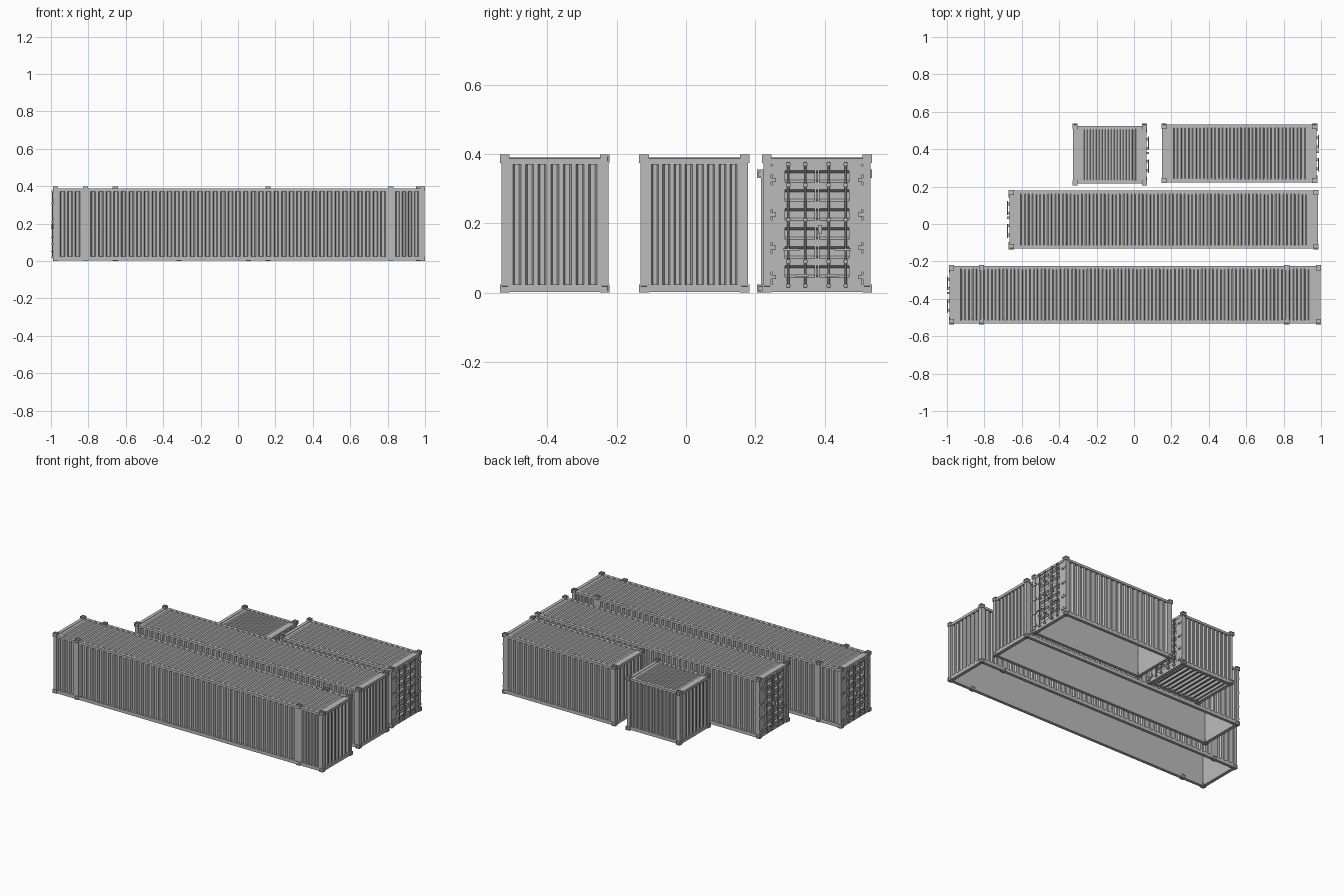
import bpy, bmesh
from mathutils import Vector, Matrix

if "Cube" in bpy.data.objects:
    bpy.data.objects.remove(bpy.data.objects["Cube"])

grey = bpy.data.materials.new("container_grey")
grey.use_nodes = True
colour = (0.5, 0.5, 0.5, 1)
grey.diffuse_color = colour
grey.node_tree.nodes["Principled BSDF"].inputs["Base Color"].default_value = colour

X, Y, Z = Vector((1, 0, 0)), Vector((0, 1, 0)), Vector((0, 0, 1))


def finish(bm, name):
    mesh = bpy.data.meshes.new(name)
    bm.to_mesh(mesh)
    bm.free()
    mesh.materials.append(grey)
    ob = bpy.data.objects.new(name, mesh)
    bpy.context.collection.objects.link(ob)
    return ob


def box(bm, xs, ys, zs):
    """Box between pairs of bounds, in any order; returns its faces."""
    pairs = [sorted(p) for p in (xs, ys, zs)]
    centre = Vector([sum(p) / 2 for p in pairs])
    size = [p[1] - p[0] for p in pairs]
    m = Matrix.Translation(centre) @ Matrix.Diagonal((*size, 1))
    verts = bmesh.ops.create_cube(bm, size=1, matrix=m)["verts"]
    return list({f for v in verts for f in v.link_faces})


def corrugated(bm, origin, u, v, n, length, height, pitch, depth=0.012):
    """Trapezoid sheet: ribs repeat along u, run along v and face n."""
    ribs = max(1, round(length / pitch))
    step = length / (ribs + 0.36)
    prof = [(i + t, d) for i in range(ribs) for t, d in ((0, 0), (.36, 0), (.5, 1), (.86, 1))]
    prof += [(ribs, 0), (ribs + 0.36, 0)]
    rows = []
    for t, d in prof:
        p = Vector(origin) + u * (t * step) - n * (d * depth)
        rows.append((bm.verts.new(p), bm.verts.new(p + v * height)))
    for a, b in zip(rows, rows[1:]):
        f = bm.faces.new((a[0], b[0], b[1], a[1]))
        f.normal_update()
        if f.normal.dot(n) < 0:
            f.normal_flip()


def castings(name, xs, y0, y1, h):
    bm = bmesh.new()
    faces = []
    for x in xs:
        for ya, yb in ((y0, y0 + .028), (y1 - .028, y1)):
            for za, zb in ((0, .024), (h - .024, h)):
                faces += box(bm, (x, x + .028), (ya, yb), (za, zb))
    # lifting holes
    bmesh.ops.inset_individual(bm, faces=faces, thickness=.0075)
    bmesh.ops.inset_individual(bm, faces=faces, thickness=.0005, depth=-.005)
    finish(bm, name)


def doors(name, xe, s, y0, y1, h):
    """Double doors on the end at xe, facing s along x."""
    def at(d):
        return xe - s * d
    mid = (y0 + y1) / 2
    k = h / .398
    # leaves with horizontal ribs
    bm = bmesh.new()
    za, zb = .024, h - .026
    ra, rb = y0 + .062, y1 - .062
    for ya, yb in ((y0 + .026, ra), (rb, y1 - .026)):
        box(bm, (at(.008), at(.022)), (ya, yb), (za, zb))
    corrugated(bm, (at(.009), ra, za), Z, Y, X * s, zb - za, rb - ra, .058 * k, .011)
    for z in (za, zb - .012):
        box(bm, (at(.008), at(.022)), (ra, rb), (z, z + .012))
    for side in (-1, 1):
        box(bm, (at(.007), at(.021)), (mid + side * .001, mid + side * .007), (za, zb))
    finish(bm, name + "_door_leaves")
    # lock rods, their guides and handles
    bm = bmesh.new()
    for dy in (-.083, -.034, .034, .083):
        m = Matrix.Translation((at(-.002), mid + dy, h * .49))
        bmesh.ops.create_cone(bm, cap_ends=True, segments=8, radius1=.0035,
                              radius2=.0035, depth=h * .91, matrix=m)
        for z in (.02, .09, .21, .31, .37):
            box(bm, (at(-.007), at(.009)), (mid + dy - .007, mid + dy + .007),
                (z * k - .004, z * k + .004))
    for side in (-1, 1):
        for inner, outer, z in ((.05, .098, .125), (.025, .062, .05)):
            box(bm, (at(-.009), at(-.005)), (mid + side * inner, mid + side * outer),
                (z * k - .003, z * k + .003))
    box(bm, (at(-.01), at(.008)), (mid + .003, mid + .015), (.17 * k, .195 * k))
    finish(bm, name + "_lock_rods")
    # hinges and gasket strips at both jambs
    bm = bmesh.new()
    for edge, side in ((y0, 1), (y1, -1)):
        for z in (.045, .13, .225, .325):
            box(bm, (at(0), at(.012)), (edge + side * .003, edge + side * .036),
                (z * k - .006, z * k + .006))
        for z0, z1 in ((.06, .115), (.145, .21), (.24, .31), (.34, .365)):
            box(bm, (at(.004), at(.012)), (edge + side * .022, edge + side * .026),
                (z0 * k, z1 * k))
    finish(bm, name + "_hinges")


def container(name, x0, x1, y0, y1, h, door, lip=.004, pitch=.041, extra=(), floor=False):
    castings(name + "_corner_castings", [x0, x1 - .028, *extra], y0, y1, h)
    top = h - .011
    bx0, bx1, by0, by1 = x0 + .004, x1 - .004, y0 + lip, y1 - lip

    # posts, rails, sills and headers
    bm = bmesh.new()
    for x in (bx0, bx1 - .022):
        for y in (by0, by1 - .022):
            box(bm, (x, x + .022), (y, y + .022), (.003, h - .004))
        box(bm, (x, x + .022), (by0, by1), (.002, .024))
        box(bm, (x, x + .022), (by0, by1), (h - .028, top))
    for y in (by0, by1 - .02):
        box(bm, (bx0, bx1), (y, y + .02), (.002, .024))
        box(bm, (bx0, bx1), (y, y + .02), (h - .026, top))
        for x in extra:
            box(bm, (x, x + .028), (y, y + .02), (.003, h - .004))
    finish(bm, name + "_frame")

    # corrugated side walls, split at intermediate posts
    bm = bmesh.new()
    stops = [bx0 + .02]
    for x in sorted(extra):
        stops += [x, x + .028]
    stops.append(bx1 - .02)
    for a, b in zip(stops[::2], stops[1::2]):
        corrugated(bm, (a, by0 + .003, .02), X, Z, -Y, b - a, h - .042, pitch)
        corrugated(bm, (a, by1 - .003, .02), X, Z, Y, b - a, h - .042, pitch)
    finish(bm, name + "_side_walls")

    # corrugated end wall opposite the doors
    bm = bmesh.new()
    xe = bx0 + .004 if door > 0 else bx1 - .004
    corrugated(bm, (xe, by0 + .02, .02), Y, Z, X * -door, by1 - by0 - .04, h - .042, .036)
    finish(bm, name + "_end_wall")

    # roof sheet with flat end plates
    bm = bmesh.new()
    corrugated(bm, (bx0 + .045, by0 + .015, h - .008), X, Y, Z,
               bx1 - bx0 - .09, by1 - by0 - .03, pitch, .009)
    for x in (bx0 + .018, bx1 - .046):
        box(bm, (x, x + .028), (by0 + .015, by1 - .015), (h - .022, h - .014))
    finish(bm, name + "_roof")

    # smooth inner lining, open below
    bm = bmesh.new()
    ia, ib, ja, jb = bx0 + .022, bx1 - .022, by0 + .02, by1 - .02
    box(bm, (ia, ib), (ja, jb), (h - .026, h - .023))
    for y in (ja - .002, jb):
        box(bm, (ia, ib), (y, y + .002), (.006, h - .024))
    for x in (ia - .002, ib):
        box(bm, (x, x + .002), (ja, jb), (.006, h - .024))
    finish(bm, name + "_lining")

    # floor on cross beams
    if floor:
        bm = bmesh.new()
        box(bm, (ia, ib), (ja, jb), (.022, .028))
        beams = 10
        for i in range(beams):
            x = ia + (i + .5) * (ib - ia) / beams
            box(bm, (x - .006, x + .006), (ja, jb), (.005, .022))
        finish(bm, name + "_floor")

    doors(name, x1 if door > 0 else x0, door, by0, by1, h)


container("extra_long_container", -.99, 1.0, -.536, -.22, .398, -1, extra=(-.83, .803))
container("long_container", -.67, .987, -.135, .183, .398, -1)
container("medium_container", .147, .98, .219, .536, .398, 1)
container("small_container", -.329, .07, .205, .536, .355, 1, lip=.011, pitch=.032, floor=True)
